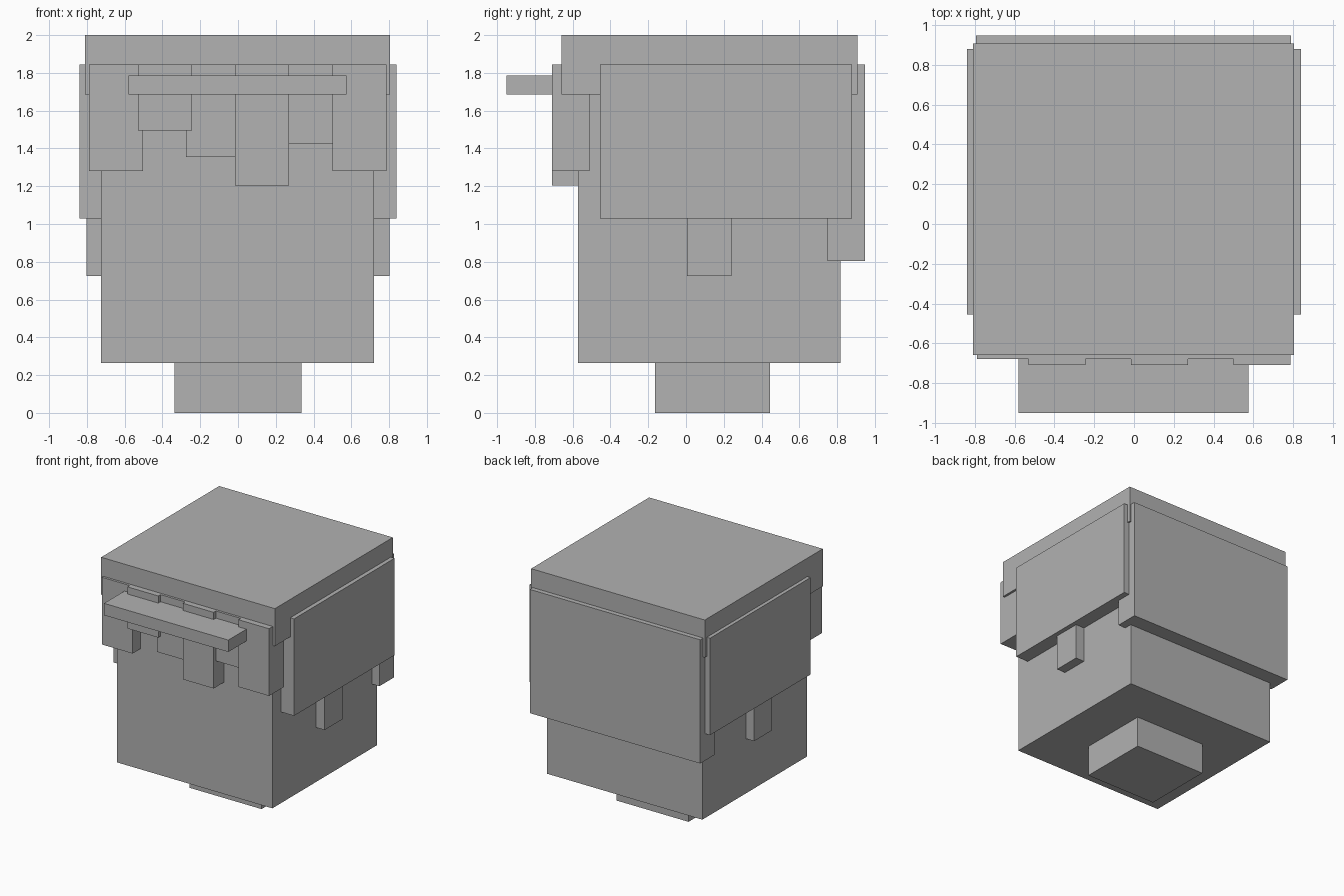
import bpy
import bmesh

if "Cube" in bpy.data.objects:
    bpy.data.objects.remove(bpy.data.objects["Cube"])

grey = bpy.data.materials.new("mid grey")
grey.diffuse_color = (0.445, 0.445, 0.445, 1)
grey.use_nodes = True
grey.node_tree.nodes["Principled BSDF"].inputs["Base Color"].default_value = grey.diffuse_color


def box(name, x, y, z):
    """Axis-aligned block from (min, max) ranges."""
    bm = bmesh.new()
    bmesh.ops.create_cube(bm, size=1)
    for v in bm.verts:
        v.co = [r[1] if c > 0 else r[0] for c, r in zip(v.co, (x, y, z))]
    mesh = bpy.data.meshes.new(name)
    bm.to_mesh(mesh)
    bm.free()
    mesh.materials.append(grey)
    obj = bpy.data.objects.new(name, mesh)
    bpy.context.collection.objects.link(obj)
    return obj


# Neck and head
box("neck", (-0.335, 0.335), (-0.165, 0.445), (0, 0.27))
box("head", (-0.725, 0.72), (-0.572, 0.818), (0.265, 1.87))

# Hair: top slab and back panel
box("hair_top", (-0.81, 0.805), (-0.66, 0.907), (1.685, 2.0))
box("hair_back", (-0.795, 0.79), (0.75, 0.947), (0.805, 1.845))

# Hair side panels and ears, one per side
for side, s in (("left", -1), ("right", 1)):
    box("hair_side_" + side, sorted((s * 0.64, s * 0.84)), (-0.455, 0.88), (1.03, 1.845))
    box("ear_" + side, sorted((s * 0.60, s * 0.802)), (0.005, 0.24), (0.725, 1.2))

# Fringe locks: left edge, front face, lower end
locks = [(-0.79, -0.68, 1.28), (-0.53, -0.71, 1.495), (-0.275, -0.68, 1.355),
         (-0.015, -0.71, 1.205), (0.23, -0.68, 1.425), (0.50, -0.71, 1.28)]
for i, (x, y, z) in enumerate(locks):
    box(f"fringe_lock_{i + 1}", (x, x + 0.286), (y, y + 0.2), (z, 1.845))

# Flat visor in front of the fringe
box("visor", (-0.58, 0.575), (-0.95, -0.6), (1.685, 1.785))
